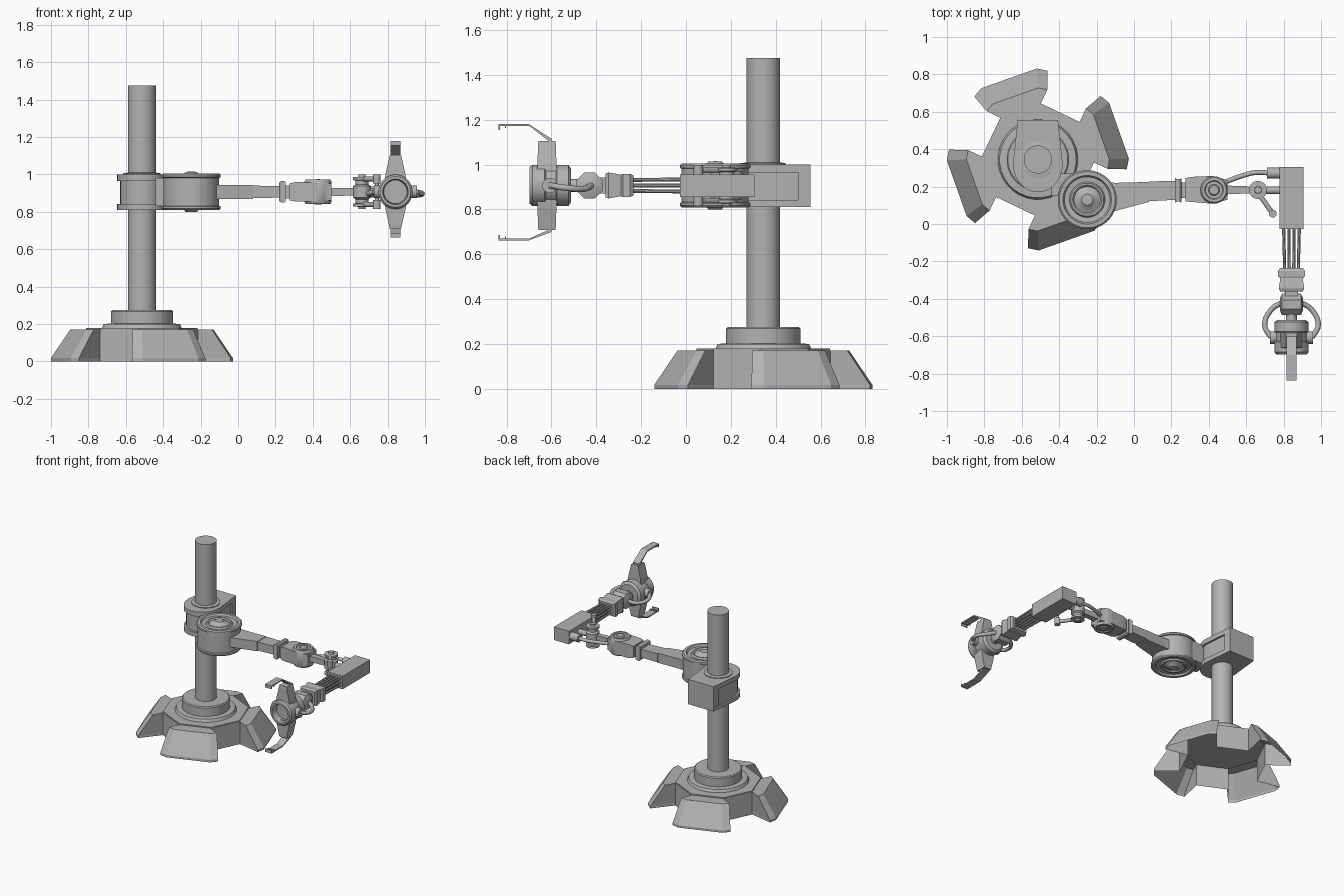
import bpy, bmesh, math
from mathutils import Vector, Matrix

if "Cube" in bpy.data.objects:
    bpy.data.objects.remove(bpy.data.objects["Cube"])

grey = bpy.data.materials.new("plain grey")
grey.diffuse_color = (0.45, 0.45, 0.45, 1)
grey.use_nodes = True
grey.node_tree.nodes["Principled BSDF"].inputs["Base Color"].default_value = grey.diffuse_color
ZC = 0.907  # height of the arm's centre line


def finish(name, bm, smooth=True):
    bmesh.ops.remove_doubles(bm, verts=bm.verts, dist=1e-5)
    bmesh.ops.recalc_face_normals(bm, faces=bm.faces)
    me = bpy.data.meshes.new(name)
    bm.to_mesh(me)
    bm.free()
    me.materials.append(grey)
    ob = bpy.data.objects.new(name, me)
    bpy.context.collection.objects.link(ob)
    if smooth:
        bpy.ops.object.select_all(action='DESELECT')
        ob.select_set(True)
        bpy.context.view_layer.objects.active = ob
        bpy.ops.object.shade_smooth_by_angle(angle=math.radians(35))
    return ob


def loft(name, rings, cap_start=True, smooth=False):
    """Skin a list of equally long closed rings and cap the ends."""
    bm = bmesh.new()
    vs = [[bm.verts.new(p) for p in r] for r in rings]
    n = len(rings[0])
    for a, b in zip(vs, vs[1:]):
        for i in range(n):
            j = (i + 1) % n
            bm.faces.new((a[i], a[j], b[j], b[i]))
    if cap_start:
        bm.faces.new(vs[0][::-1])
    bm.faces.new(vs[-1])
    return finish(name, bm, smooth)


def prism(name, poly, z0, z1, **k):
    return loft(name, [[(x, y, z) for x, y in poly] for z in (z0, z1)], **k)


def box(name, x0, x1, y0, y1, z0, z1):
    return prism(name, [(x0, y0), (x1, y0), (x1, y1), (x0, y1)], z0, z1)


def lathe(name, prof, loc, axis=(0, 0, 1), seg=32):
    """Revolve (radius, height) points round an axis through loc."""
    rot = Vector((0, 0, 1)).rotation_difference(Vector(axis)).to_matrix()
    rings = []
    for r, h in prof:
        r = max(r, 1e-4)
        rings.append([rot @ Vector((r * math.cos(t), r * math.sin(t), h)) + Vector(loc)
                      for t in [2 * math.pi * (i + .5) / seg for i in range(seg)]])
    return loft(name, rings, smooth=True)


def rod(name, p, q, r, seg=16):
    d = Vector(q) - Vector(p)
    return lathe(name, [(r, 0), (r, d.length)], p, d.normalized(), seg)


def hose(name, pts, r):
    cu = bpy.data.curves.new(name, 'CURVE')
    cu.dimensions = '3D'
    cu.bevel_depth, cu.bevel_resolution, cu.resolution_u = r, 3, 10
    cu.use_fill_caps = True
    sp = cu.splines.new('BEZIER')
    sp.bezier_points.add(len(pts) - 1)
    for bp, p in zip(sp.bezier_points, pts):
        bp.co = p
        bp.handle_left_type = bp.handle_right_type = 'AUTO'
    cu.materials.append(grey)
    bpy.context.collection.objects.link(bpy.data.objects.new(name, cu))


def section_y(name, stations, cx):
    """Rectangular body along y from (y, half width, half height)."""
    return loft(name, [[(cx - w, y, ZC - h), (cx + w, y, ZC - h), (cx + w, y, ZC + h), (cx - w, y, ZC + h)]
                       for y, w, h in stations])


def section_x(name, stations):
    """Rectangular body along x from (x, y low, y high, half height)."""
    return loft(name, [[(x, a, ZC - h), (x, b, ZC - h), (x, b, ZC + h), (x, a, ZC + h)]
                       for x, a, b, h in stations])


# Base: octagonal hollow shell with four splayed feet
BX, BY = -0.514, 0.345


def base_ring(z, side, front):
    ring = []
    for k in range(4):
        a = math.radians(19.5 + 90 * k)
        ca, sa = math.cos(a), math.sin(a)
        half = [(0.277, 0.115), side, front]
        for r, w in [(r, -w) for r, w in half] + half[::-1]:
            ring.append((BX + r * ca - w * sa, BY + r * sa + w * ca, z))
    return ring


loft("base_shell", [base_ring(0, (.43, .208), (.46, .158)), base_ring(.018, (.43, .208), (.46, .158)),
                    base_ring(.172, (.335, .172), (.36, .128))], cap_start=False)
octo = [(BX + .298 * math.cos(math.radians(19.5 + 22.5 + 45 * i)),
         BY + .298 * math.sin(math.radians(19.5 + 22.5 + 45 * i))) for i in range(8)]
prism("base_top", octo, 0.165, 0.18)
lathe("column_socket", [(.215, .178), (.205, .2), (.167, .203), (.167, .268), (.16, .275), (0, .275)], (BX, BY, 0))
lathe("column", [(.075, .2), (.075, 1.475), (0, 1.475)], (BX, BY, 0), seg=40)


# Carriage: D-shaped clamp with flanges and a solid back
def d_shape(s):
    arc = [(BX + .133 * s * math.cos(t), .32 + .15 * s * math.sin(t))
           for t in [math.pi + math.pi * i / 14 for i in range(15)]]
    return arc + [(BX + .108 * s, .555), (BX - .108 * s, .555)]


prism("carriage_core", d_shape(.88), .82, .99, smooth=True)
for n, a, b in (("lower", .81, .843), ("upper", .965, 1.0)):
    prism("carriage_flange_" + n, d_shape(1), a, b, smooth=True)
prism("carriage_back", [(BX - .113, .5), (BX + .113, .5), (BX + .108, .555), (BX - .108, .555)], .81, 1.0)
lathe("column_collar", [(.075, .99), (.1, .99), (.1, 1.006), (.075, 1.01)], (BX, BY, 0))

# Shoulder drum: stepped dishes above and below
SX, SY = -0.25, 0.13
half = [(.15, 0), (.15, .075), (.158, .078), (.158, .09), (.15, .098), (.13, .098), (.122, .085), (.095, .082),
        (.088, .094), (.078, .094), (.07, .086), (.035, .1), (.03, .107), (0, .108)]
lathe("shoulder_drum", [(r, -h) for r, h in half[:0:-1]] + half, (SX, SY, ZC), seg=40)
box("shoulder_bracket", -.44, -.3, .15, .27, .83, .98)

# First arm link, collar and elbow
section_x("arm_link", [(-.16, .06, .225, .038), (-.1, .07, .22, .037), (.08, .118, .225, .037)])
section_x("arm_sleeve", [(.08, .122, .228, .033), (.235, .13, .23, .031)])
section_x("arm_collar", [(.22, .115, .245, .05), (.232, .12, .24, .058), (.245, .12, .24, .058), (.255, .115, .245, .05)])
section_x("arm_neck", [(.24, .14, .222, .035), (.3, .14, .222, .035)])
section_x("elbow_block", [(.275, .12, .245, .045), (.31, .118, .252, .052), (.42, .108, .257, .05), (.5, .13, .235, .045)])
eh = [(.073, 0), (.073, .055), (.066, .065), (.05, .065), (.046, .058), (.03, .058), (.025, .066), (0, .068)]
lathe("elbow_joint", [(r, -h) for r, h in eh[:0:-1]] + eh, (.428, .182, ZC))
section_x("forearm_bar", [(.48, .158, .206, .022), (.65, .165, .2, .02)])

# Wrist pin with two small levers
ph = [(.048, 0), (.048, .03), (.035, .04), (.035, .06), (.048, .064), (.048, .078), (.02, .08), (.018, .092), (0, .092)]
lathe("wrist_pin", [(r, -h) for r, h in ph[:0:-1]] + ph, (.663, .182, ZC), seg=24)
for n, s in (("upper", 1), ("lower", -1)):
    z = ZC + s * .068
    rod("lever_" + n, (.675, .15, z), (.742, .055, z), .013)
    rod("lever_knob_" + n, (.742, .055, z - .024), (.742, .055, z + .024), .021)
rod("lever_post", (.742, .055, ZC - .07), (.742, .055, ZC + .07), .011)
rod("pin_link", (.69, .18, ZC), (.79, .18, ZC), .02)
hose("forearm_hose", [(.49, .225, ZC), (.57, .255, ZC), (.65, .275, ZC), (.73, .272, ZC)], .013)
rod("hose_fitting", (.71, .272, ZC), (.78, .272, ZC), .03)

# Corner block, bundle of rods and collar of the second link
GX = 0.842
box("corner_block", .778, .905, -.027, .305, ZC - .052, ZC + .048)
for i in range(4):
    for j in range(3):
        rod(f"bundle_rod_{i}_{j}", (GX - .042 + .028 * i, -.02, ZC + .027 * (j - 1)),
            (GX - .036 + .024 * i, -.26, ZC + .024 * (j - 1)), .009, 8)
section_y("wrist_collar", [(-.235, .06, .045), (-.25, .072, .052), (-.28, .072, .052), (-.29, .06, .048),
                           (-.345, .068, .058), (-.36, .06, .052)], GX)
section_y("wrist_neck", [(-.35, .035, .035), (-.42, .035, .035)], GX)

# Octagonal wrist knuckle and shaft to the gripper
lathe("wrist_knuckle", [(.035, -.062), (.062, -.05), (.062, .05), (.035, .062), (0, .062)],
      (GX, -.43, ZC), (1, 0, 0), 8)
rod("gripper_shaft", (GX, -.45, ZC), (GX, -.54, ZC), .03)

# Gripper head: cylinder with an open front
lathe("gripper_head", [(0, -.512), (.075, -.512), (.092, -.525), (.092, -.575), (.086, -.58), (.086, -.625),
                       (.092, -.63), (.092, -.685), (.082, -.697), (.068, -.697), (.062, -.645), (0, -.645)],
      (GX, 0, ZC), (0, 1, 0), 32)
for n, s in (("left", -1), ("right", 1)):
    rod("hose_boss_" + n, (GX + s * .08, -.607, ZC), (GX + s * .115, -.607, ZC), .034)
    hose("gripper_hose_" + n, [(GX + s * .05, -.42, ZC), (GX + s * .105, -.455, ZC - .015),
                               (GX + s * .143, -.54, ZC - .01), (GX + s * .11, -.607, ZC)], .014)

# Fingers: tapered root and bent flat strip with hooked tip
for n, s, top in (("upper", 1, 1.18), ("lower", -1, .662)):
    loft("finger_root_" + n, [[(GX + a * w, -.62 + b * d, ZC + s * h)
                               for a, b in ((-1, -1), (1, -1), (1, 1), (-1, 1))]
                              for h, w, d in ((.06, .058, .045), (.1, .052, .042), (.18, .034, .04), (.198, .03, .038))])
    za = ZC + s * .19
    t = s * .009
    prof = [(-.6, za), (-.6, za + s * .018), (-.7, top), (-.836, top), (-.836, top - s * .025),
            (-.83, top - s * .025), (-.83, top - t), (-.697, top - t), (-.612, za + s * .008), (-.612, za)]
    loft("finger_strip_" + n, [[(x, y, z) for y, z in prof] for x in (GX - .027, GX + .027)])
    box("finger_pad_" + n, GX - .027, GX + .027, -.808, -.802, min(top, top - s * .018), max(top, top - s * .018))
